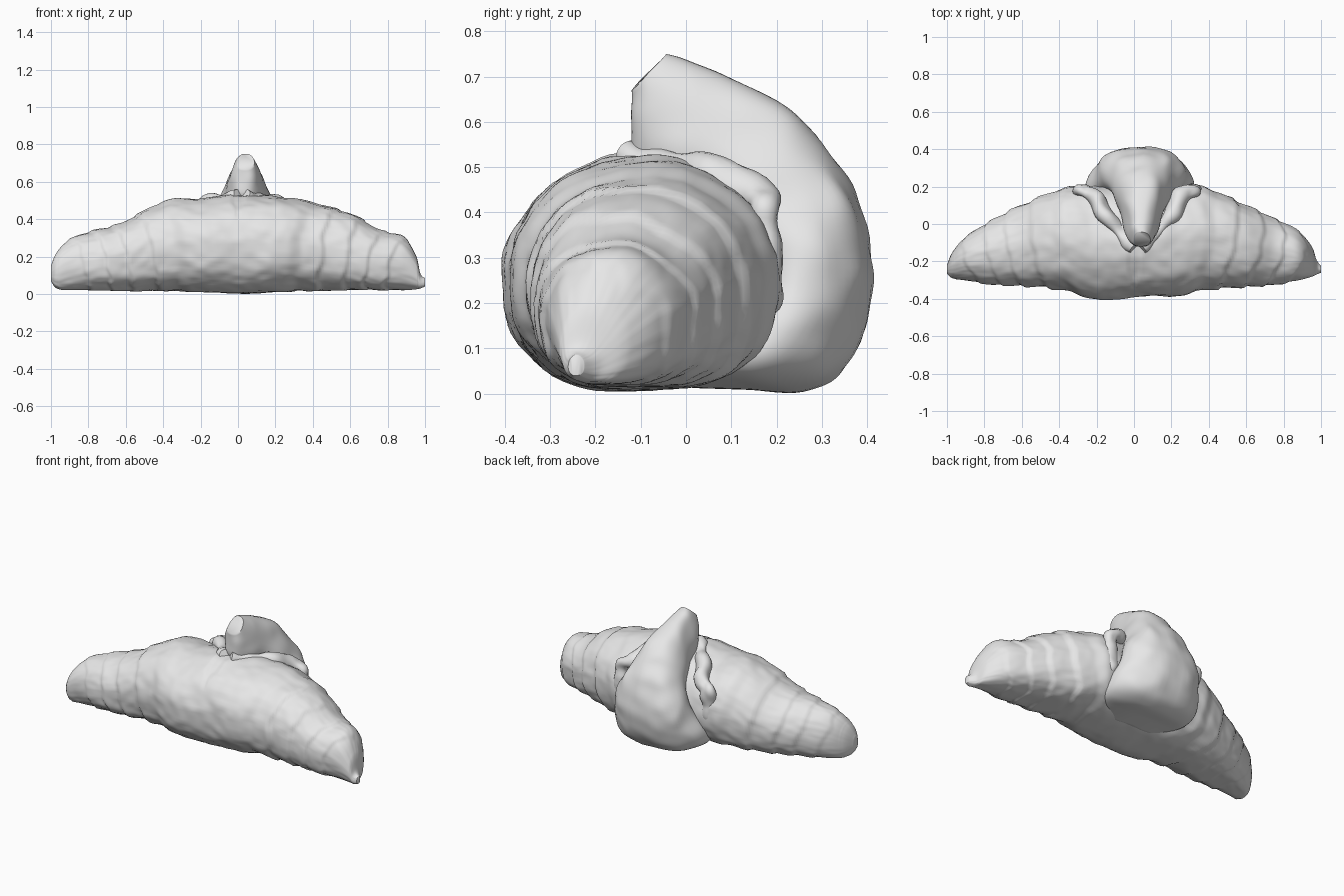
import bpy, bmesh, math
from mathutils import Vector, noise

cube = bpy.data.objects.get("Cube")
if cube:
    bpy.data.objects.remove(cube)

crust = bpy.data.materials.new("pale_crust")
crust.use_nodes = True
COLOUR = (0.8, 0.8, 0.8, 1)
crust.diffuse_color = COLOUR
crust.node_tree.nodes["Principled BSDF"].inputs["Base Color"].default_value = COLOUR


def sample(stations, t):
    """Smoothly interpolate station rows, t from 0 to 1."""
    s = t * (len(stations) - 1)
    i = min(int(s), len(stations) - 2)
    f = s - i
    rows = [stations[max(0, min(len(stations) - 1, i + k))] for k in (-1, 0, 1, 2)]
    return [0.5 * (2 * b + (c - a) * f + (2 * a - 5 * b + 4 * c - d) * f * f
                   + (3 * b - a - 3 * c + d) * f ** 3) for a, b, c, d in zip(*rows)]


def loft(name, rings):
    """Skin a list of closed rings, cap both ends and shade smooth."""
    bm = bmesh.new()
    loops = [[bm.verts.new(p) for p in ring] for ring in rings]
    n = len(loops[0])
    for a, b in zip(loops, loops[1:]):
        for j in range(n):
            k = (j + 1) % n
            bm.faces.new((a[j], a[k], b[k], b[j]))
    bm.faces.new(loops[0])
    bm.faces.new(loops[-1])
    bmesh.ops.recalc_face_normals(bm, faces=bm.faces)
    mesh = bpy.data.meshes.new(name)
    bm.to_mesh(mesh)
    bm.free()
    mesh.materials.append(crust)
    obj = bpy.data.objects.new(name, mesh)
    bpy.context.collection.objects.link(obj)
    bpy.ops.object.select_all(action="DESELECT")
    obj.select_set(True)
    bpy.context.view_layer.objects.active = obj
    bpy.ops.object.shade_smooth_by_angle(angle=math.radians(60))


def spow(v, e):
    return math.copysign(abs(v) ** e, v)


def rumple(p, scale):
    return noise.noise(Vector(p) * scale)


# Rolled body: x, front y, back y, bottom z, top z
body = [
    (-1.00, -.265, -.22, .07, .15), (-.97, -.29, -.15, .03, .22),
    (-.90, -.30, -.07, .02, .29), (-.75, -.325, .025, .02, .345),
    (-.60, -.33, .10, .015, .39), (-.40, -.35, .185, .015, .495),
    (-.20, -.40, .20, .01, .51), (0, -.39, .20, .005, .53),
    (.20, -.385, .20, .01, .52), (.40, -.35, .19, .015, .49),
    (.60, -.335, .10, .02, .43), (.75, -.325, .03, .02, .345),
    (.88, -.30, -.04, .02, .31), (.95, -.28, -.12, .025, .21),
    (.975, -.27, -.19, .03, .11), (1.0, -.26, -.225, .04, .085)]
EDGES = (0, .38, .50, .64, .75, .87, 1.1)


def layer_step(x, a):
    """Each wrapped layer swells, then falls off at its slanted outer edge."""
    u = abs(x) - 0.05 * math.sin(a) - 0.04 * math.cos(a)
    u += 0.025 * noise.noise(Vector((2 * math.cos(a), 2 * math.sin(a), x * 3)))
    for lo, hi in zip(EDGES, EDGES[1:]):
        if lo <= u < hi:
            f = (u - lo) / (hi - lo)
            fall = max(0.0, (f - 0.82) / 0.18)
            rise = f / 0.82 if f < 0.82 else 1 - fall * fall * (3 - 2 * fall)
            return 0.98 + 0.05 * rise if lo else 0.98 + 0.035 * max(rise, 0.6 * (f < 0.82))
    return 0.98


rings = []
COUNT, SIDES = 240, 90
for i in range(COUNT + 1):
    x, front, back, low, high = sample(body, i / COUNT)
    ring = []
    for j in range(SIDES):
        a = math.tau * j / SIDES
        e = 1.0 if math.sin(a) > 0 else 0.78
        r = 1.0 if abs(x) > .96 else layer_step(x, a)
        around = (x * 2.5, math.cos(a), math.sin(a))
        r += 0.035 * rumple(around, 2) + 0.018 * rumple(around, 6)
        y = (front + back) / 2 + (back - front) / 2 * spow(math.cos(a), e) * r
        z = (low + high) / 2 + (high - low) / 2 * spow(math.sin(a), e) * r
        ring.append((x, y, max(z, low)))
    rings.append(ring)
loft("rolled_body", rings)

# Curled tail flap: outer y z, inner y z, centre x, half width
flap = [
    (-.045, .75, -.115, .67, .04, .04), (.0, .738, -.12, .54, .035, .07),
    (.10, .70, -.06, .47, .04, .10), (.21, .64, .03, .42, .045, .125),
    (.31, .54, .11, .36, .05, .165), (.38, .42, .14, .31, .045, .21),
    (.41, .27, .14, .25, .04, .255), (.39, .13, .10, .20, .03, .285),
    (.335, .04, .06, .16, .03, .29), (.25, .003, .0, .13, .03, .28),
    (.14, .008, -.06, .10, .03, .26), (.02, .012, -.1, .08, .03, .22)]
rings = []
for i in range(81):
    oy, oz, iy, iz, cx, w = sample(flap, i / 80)
    outer, inner = Vector((0, oy, oz)), Vector((0, iy, iz))
    ring = []
    for j in range(48):
        a = math.tau * j / 48
        depth = 0.5 + 0.5 * spow(math.sin(a), 0.85)
        p = inner.lerp(outer, depth)
        flare = 1.1 - 0.25 * depth
        p.x = cx + w * flare * spow(math.cos(a), 0.8)
        p.x += 0.02 * rumple(p, 7)
        p.y += 0.012 * rumple(p, 11)
        p.z = max(p.z, 0)
        ring.append(p)
    rings.append(ring)
loft("curled_flap", rings)

# Torn crust lips where the flap opens from the body
for side, label in ((1, "left"), (-1, "right")):
    path = [(.29, .15, .15, .012), (.30, .175, .22, .04), (.30, .165, .31, .04),
            (.29, .175, .41, .045), (.23, .13, .44, .045), (.15, .02, .49, .04),
            (.06, -.09, .51, .035), (.02, -.13, .53, .025)]
    rings = []
    for i in range(61):
        px, py, pz, r = sample(path, i / 60)
        q = sample(path, max(i - 1, 0) / 60)
        s = sample(path, min(i + 1, 60) / 60)
        d = (Vector(s[:3]) - Vector(q[:3])).normalized()
        u = d.cross(Vector((1, .3, .2))).normalized()
        v = d.cross(u)
        ring = []
        for j in range(18):
            a = math.tau * j / 18
            out = u * math.cos(a) + v * math.sin(a)
            p = Vector((px, py, pz)) + out * r
            p += out * r * 0.6 * rumple((p.x * side, p.y, p.z), 12)
            ring.append((p.x * side + 0.02, p.y, p.z))
        rings.append(ring)
    loft(label + "_crust_lip", rings)
